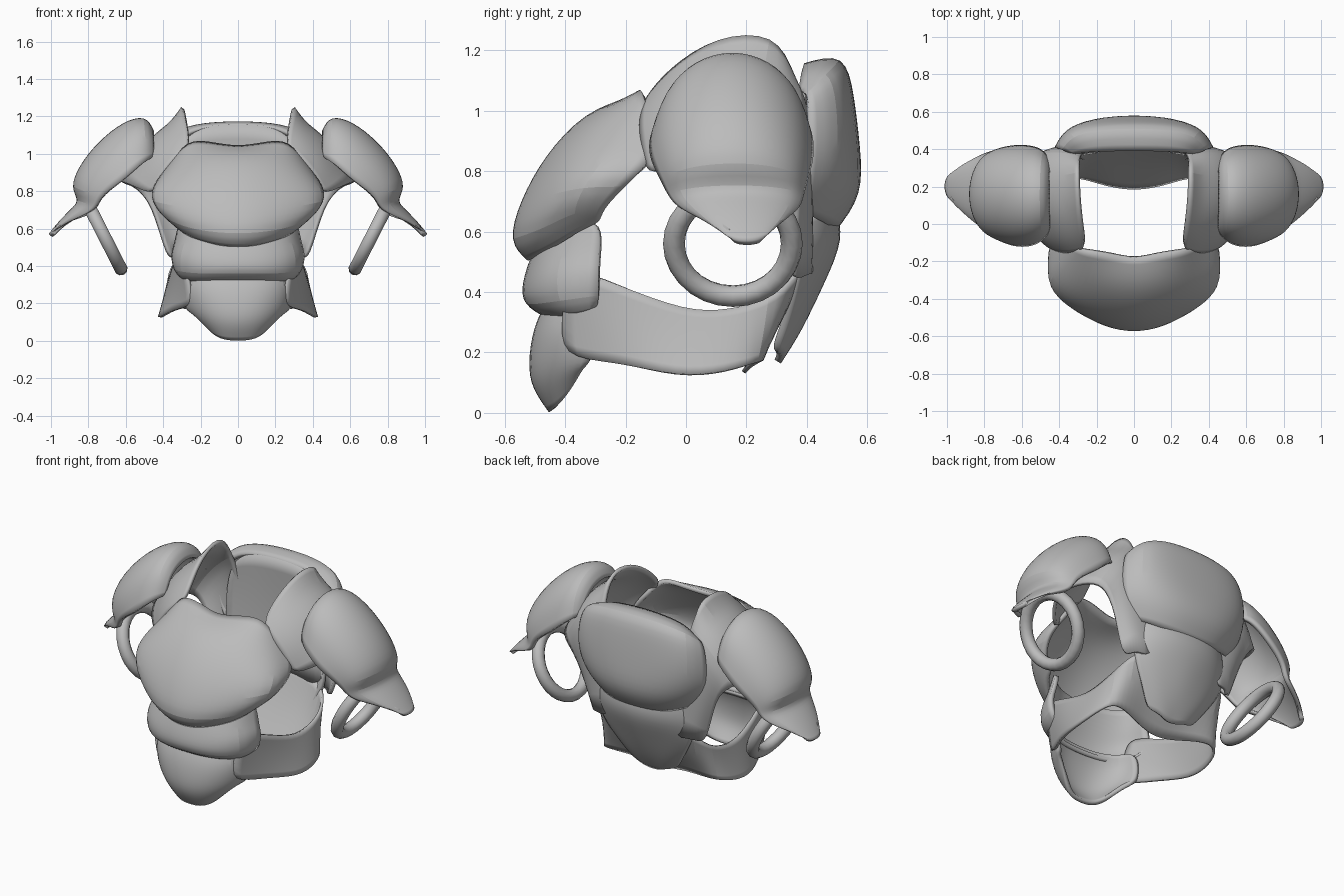
import bpy, bmesh, math
from mathutils import Vector

cube = bpy.data.objects.get("Cube")
if cube:
    bpy.data.objects.remove(cube, do_unlink=True)

metal = bpy.data.materials.new("grey_metal")
metal.use_nodes = True
GREY = (0.5, 0.5, 0.5, 1)
metal.diffuse_color = GREY
metal.node_tree.nodes["Principled BSDF"].inputs["Base Color"].default_value = GREY


def finish(obj):
    obj.data.materials.append(metal)
    bpy.ops.object.select_all(action='DESELECT')
    obj.select_set(True)
    bpy.context.view_layer.objects.active = obj
    bpy.ops.object.shade_smooth_by_angle(angle=math.radians(40))


def plate(name, rows, centre=(0, 0.05, 0.6), thick=0.025):
    """Curved mirrored sheet through a grid of points, thickened towards centre."""
    bm = bmesh.new()
    grid = [[bm.verts.new(p) for p in row] for row in rows]
    for a, b in zip(grid, grid[1:]):
        for i in range(len(a) - 1):
            bm.faces.new((a[i], a[i + 1], b[i + 1], b[i]))
    bm.normal_update()
    out = sum(f.normal.dot(f.calc_center_median() - Vector(centre)) for f in bm.faces)
    if out < 0:
        bmesh.ops.reverse_faces(bm, faces=bm.faces)
    mesh = bpy.data.meshes.new(name)
    bm.to_mesh(mesh)
    bm.free()
    obj = bpy.data.objects.new(name, mesh)
    bpy.context.collection.objects.link(obj)
    m = obj.modifiers.new("mirror", 'MIRROR')
    m.use_clip = True
    s = obj.modifiers.new("smooth", 'SUBSURF')
    s.levels = s.render_levels = 2
    t = obj.modifiers.new("thickness", 'SOLIDIFY')
    t.thickness = thick
    t.offset = -1
    finish(obj)


def arches(sections, n=6):
    """Rows of half-ellipse arches: crest (x, z), edge (x, z), middle y, half width."""
    rows = []
    for cx, cz, ex, ez, y0, hw in sections:
        row = []
        for i in range(n + 1):
            a = math.pi * (i / n - 0.5)
            k = math.cos(a)
            row.append((ex + (cx - ex) * k, y0 + hw * math.sin(a), ez + (cz - ez) * k))
        rows.append(row)
    return rows


# Breastplate
plate("breastplate", [
    [(0, -.19, 1.04), (.12, -.16, 1.06), (.25, -.15, 1.08), (.32, -.13, 1.01), (.36, -.1, .96)],
    [(0, -.34, 1.0), (.15, -.32, 1.0), (.28, -.27, .98), (.38, -.2, .93), (.42, -.1, .88)],
    [(0, -.48, .85), (.17, -.45, .85), (.34, -.39, .85), (.46, -.29, .83), (.46, -.13, .82)],
    [(0, -.56, .7), (.18, -.53, .7), (.36, -.45, .72), (.48, -.35, .75), (.46, -.2, .75)],
    [(0, -.60, .56), (.15, -.57, .57), (.30, -.48, .6), (.40, -.38, .66), (.41, -.28, .67)],
    [(0, -.53, .50), (.12, -.51, .51), (.26, -.43, .55), (.34, -.34, .61), (.35, -.28, .63)],
])

# Belly plates
plate("upper_belly_plate", [
    [(0, -.47, .64), (.15, -.45, .64), (.28, -.38, .64), (.32, -.28, .64)],
    [(0, -.52, .52), (.17, -.5, .52), (.3, -.42, .52), (.34, -.29, .52)],
    [(0, -.55, .43), (.18, -.53, .43), (.33, -.44, .46), (.36, -.29, .47)],
    [(0, -.55, .36), (.18, -.53, .35), (.33, -.43, .36), (.35, -.29, .38)],
    [(0, -.46, .31), (.18, -.44, .31), (.29, -.38, .32), (.31, -.29, .34)],
])
plate("lower_belly_plate", [
    [(0, -.47, .36), (.13, -.46, .36), (.24, -.41, .36), (.28, -.32, .36)],
    [(0, -.51, .28), (.14, -.5, .28), (.27, -.43, .28), (.30, -.31, .28)],
    [(0, -.53, .16), (.14, -.51, .16), (.25, -.42, .17), (.29, -.31, .17)],
    [(0, -.52, .08), (.12, -.49, .08), (.20, -.42, .1), (.25, -.34, .15)],
    [(0, -.455, 0), (.08, -.45, .005), (.14, -.41, .035), (.2, -.36, .11)],
])

# Waist band: top and bottom edge points, with a middle row between them
top = [(.30, -.40, .49), (.345, -.24, .43), (.37, 0, .335), (.375, .14, .34),
       (.37, .28, .375), (.32, .38, .46), (.18, .42, .52), (0, .43, .52)]
low = [(.24, -.42, .18), (.35, -.23, .17), (.43, -.03, .12), (.43, .13, .135),
       (.39, .26, .175), (.28, .26, .175), (.14, .21, .15), (0, .19, .12)]
mid = [(p[0] * .55 + q[0] * .45, p[1] * .6 + q[1] * .4, (p[2] + q[2]) / 2)
       for p, q in zip(top, low)]
plate("waist_band", [top, mid, low], thick=0.015)

# Back plates
plate("upper_back_plate", [
    [(0, .39, 1.16), (.18, .39, 1.15), (.28, .38, 1.12), (.33, .37, 1.06)],
    [(0, .53, 1.2), (.2, .52, 1.19), (.34, .48, 1.15), (.39, .4, 1.07)],
    [(0, .56, 1.05), (.23, .55, 1.05), (.37, .51, 1.03), (.42, .41, .99)],
    [(0, .58, .88), (.24, .57, .88), (.38, .51, .87), (.43, .41, .85)],
    [(0, .595, .72), (.2, .57, .72), (.34, .49, .74), (.40, .4, .75)],
    [(0, .5, .6), (.16, .49, .61), (.28, .44, .64), (.33, .39, .66)],
])
plate("lower_back_plate", [
    [(0, .50, .68), (.14, .49, .68), (.24, .45, .67), (.29, .4, .65)],
    [(0, .53, .58), (.15, .51, .57), (.27, .45, .56), (.33, .38, .54)],
    [(0, .47, .44), (.12, .45, .44), (.22, .42, .43), (.30, .37, .42)],
    [(0, .38, .26), (.08, .38, .27), (.15, .37, .28), (.22, .34, .3)],
    [(0, .31, .16), (.05, .32, .17), (.1, .32, .19), (.16, .3, .2)],
])
plate("back_lining", [
    [(0, .41, 1.16), (.16, .41, 1.15), (.3, .39, 1.1)],
    [(0, .43, .85), (.18, .42, .85), (.36, .4, .85)],
    [(0, .42, .48), (.16, .41, .48), (.32, .38, .46)],
], thick=0.02)

# Shoulder straps with raised collar edge, running down to the waist at the back
plate("shoulder_strap", [
    [(.26, -.14, 1.04), (.34, -.16, .98), (.42, -.15, .88), (.46, -.13, .78)],
    [(.27, -.06, 1.14), (.36, -.09, 1.07), (.47, -.09, .96), (.54, -.06, .82)],
    [(.30, .1, 1.25), (.37, .07, 1.16), (.48, .08, 1.1), (.63, .08, .86)],
    [(.31, .30, 1.26), (.37, .27, 1.16), (.48, .28, 1.09), (.63, .25, .85)],
    [(.29, .36, 1.12), (.36, .4, 1.09), (.48, .4, .98), (.56, .38, .83)],
    [(.26, .42, .95), (.36, .43, .92), (.44, .42, .82), (.46, .38, .74)],
    [(.2, .42, .46), (.28, .42, .46), (.34, .40, .46), (.38, .34, .42)],
], centre=(.42, .15, .7), thick=0.02)

# Shoulder domes flaring into blunt lips at their lower ends
plate("shoulder_dome", arches([
    (.45, 1.13, .45, .98, .15, .19),
    (.49, 1.22, .48, .97, .155, .24),
    (.62, 1.185, .54, .93, .15, .27),
    (.76, 1.07, .62, .86, .15, .275),
    (.86, .94, .69, .81, .155, .26),
    (.905, .82, .74, .76, .16, .24),
    (.85, .75, .76, .72, .165, .225),
    (.90, .705, .80, .68, .175, .205),
    (.97, .63, .89, .645, .19, .145),
    (1.015, .57, .97, .595, .2, .075),
]), centre=(.6, .15, .75))

# Arm rings
bpy.ops.mesh.primitive_torus_add(major_segments=28, minor_segments=10,
                                 major_radius=0.195, minor_radius=0.036,
                                 location=(.715, .155, .56),
                                 rotation=(0, math.radians(117), 0))
ring = bpy.context.object
ring.name = "arm_ring"
bpy.ops.object.transform_apply(location=True, rotation=True, scale=True)
ring.modifiers.new("mirror", 'MIRROR')
finish(ring)
